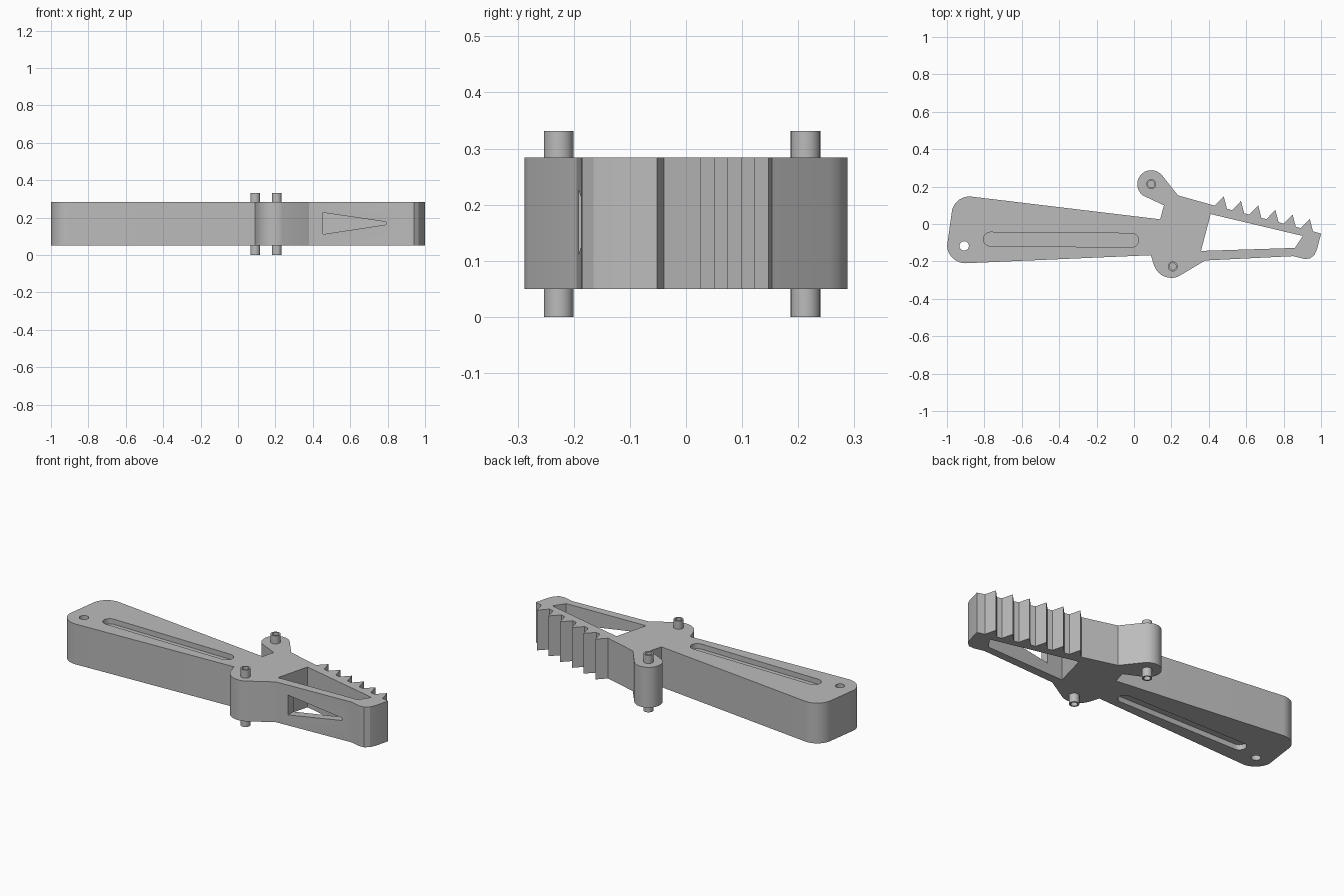
import bpy
import bmesh
import math
from mathutils import Vector

cube = bpy.data.objects.get("Cube")
if cube:
    bpy.data.objects.remove(cube, do_unlink=True)

grey = bpy.data.materials.new("plain grey")
grey.use_nodes = True
grey.diffuse_color = (0.5, 0.5, 0.5, 1)
grey.node_tree.nodes["Principled BSDF"].inputs["Base Color"].default_value = (0.5, 0.5, 0.5, 1)

BOTTOM, TOP, HEIGHT = 0.05, 0.284, 0.331


def arc(cx, cy, r, start, end, n=12):
    """Points along a circular arc, angles in degrees."""
    steps = [math.radians(start + (end - start) * i / n) for i in range(n + 1)]
    return [(cx + r * math.cos(a), cy + r * math.sin(a)) for a in steps]


def circle(cx, cy, r, n=24):
    return arc(cx, cy, r, 0, 360, n)[:-1]


def prism(name, points, sweep):
    """Closed profile of 3D points swept along a vector."""
    bm = bmesh.new()
    face = bm.faces.new([bm.verts.new(p) for p in points])
    new = bmesh.ops.extrude_face_region(bm, geom=[face])["geom"]
    bmesh.ops.translate(bm, vec=Vector(sweep),
                        verts=[g for g in new if isinstance(g, bmesh.types.BMVert)])
    bmesh.ops.recalc_face_normals(bm, faces=bm.faces)
    mesh = bpy.data.meshes.new(name)
    bm.to_mesh(mesh)
    bm.free()
    mesh.materials.append(grey)
    obj = bpy.data.objects.new(name, mesh)
    bpy.context.collection.objects.link(obj)
    return obj


def slab(name, outline, z0, z1):
    return prism(name, [(x, y, z0) for x, y in outline], (0, 0, z1 - z0))


def activate(obj):
    bpy.ops.object.select_all(action="DESELECT")
    obj.select_set(True)
    bpy.context.view_layer.objects.active = obj


def cut(obj, cutter):
    cutter.hide_render = True
    mod = obj.modifiers.new("cut", "BOOLEAN")
    mod.operation, mod.solver, mod.object = "DIFFERENCE", "EXACT", cutter
    activate(obj)
    bpy.ops.object.modifier_apply(modifier=mod.name)
    bpy.data.objects.remove(cutter, do_unlink=True)


def smooth(obj):
    activate(obj)
    bpy.ops.object.shade_smooth_by_angle(angle=math.radians(28))


# Outline, counterclockwise: handle end, lower lobe, jaw tip
outline = arc(-0.9, -0.11, 0.1, 185, 268)
outline += [(0.09, -0.167)] + arc(0.2, -0.19, 0.098, 195, 292)
outline += [(0.38, -0.195), (0.85, -0.172), (0.91, -0.187), (0.94, -0.185), (0.965, -0.165),
            (0.98, -0.13), (1.0, -0.052)]
# Teeth from the tip back along the upper bar
for i in reversed(range(6)):
    dx, dy = 0.092 * i, -0.024 * i
    outline += [(0.497 + dx, 0.081 + dy), (0.48 + dx, 0.147 + dy), (0.432 + dx, 0.098 + dy)]
# Upper lobe, notch and handle top
outline += [(0.235, 0.153)] + arc(0.092, 0.213, 0.075, 35, 235)
outline += [(0.16, 0.1), (0.14, 0.025)] + arc(-0.88, 0.052, 0.095, 83, 173)

body = slab("clamp_body", outline, BOTTOM, TOP)

# Jaw window and hanging hole through the full thickness
cut(body, slab("jaw_window_cutter",
               [(0.41, 0.053), (0.903, -0.064), (0.86, -0.128), (0.358, -0.144)], -0.1, 0.5))
cut(body, slab("hanging_hole_cutter", circle(-0.908, -0.117, 0.025), -0.1, 0.5))

# Grip slot recessed on both faces
slot = arc(-0.012, -0.087, 0.037, -90, 90) + arc(-0.768, -0.081, 0.037, 90, 270)
for z0, z1 in ((TOP - 0.03, 0.4), (0, BOTTOM + 0.03)):
    cut(body, slab("grip_slot_cutter", slot, z0, z1))

# Tapered opening through the lower jaw bar
taper = [(0.455, 0.111), (0.79, 0.162), (0.79, 0.177), (0.455, 0.226)]
cut(body, prism("taper_cutter", [(x, -0.4, z) for x, z in taper], (0, 0.31, 0)))
smooth(body)

# Hollow pivot pins standing out of both faces
for side, x, y in (("upper", 0.092, 0.213), ("lower", 0.207, -0.227)):
    for face, z0, z1 in (("top", TOP - 0.01, HEIGHT), ("bottom", 0, BOTTOM + 0.01)):
        pin = slab(f"{side}_pin_{face}", circle(x, y, 0.0265), z0, z1)
        b0, b1 = (TOP + 0.002, 0.4) if face == "top" else (-0.1, BOTTOM - 0.002)
        cut(pin, slab("bore_cutter", circle(x, y, 0.018), b0, b1))
        smooth(pin)
